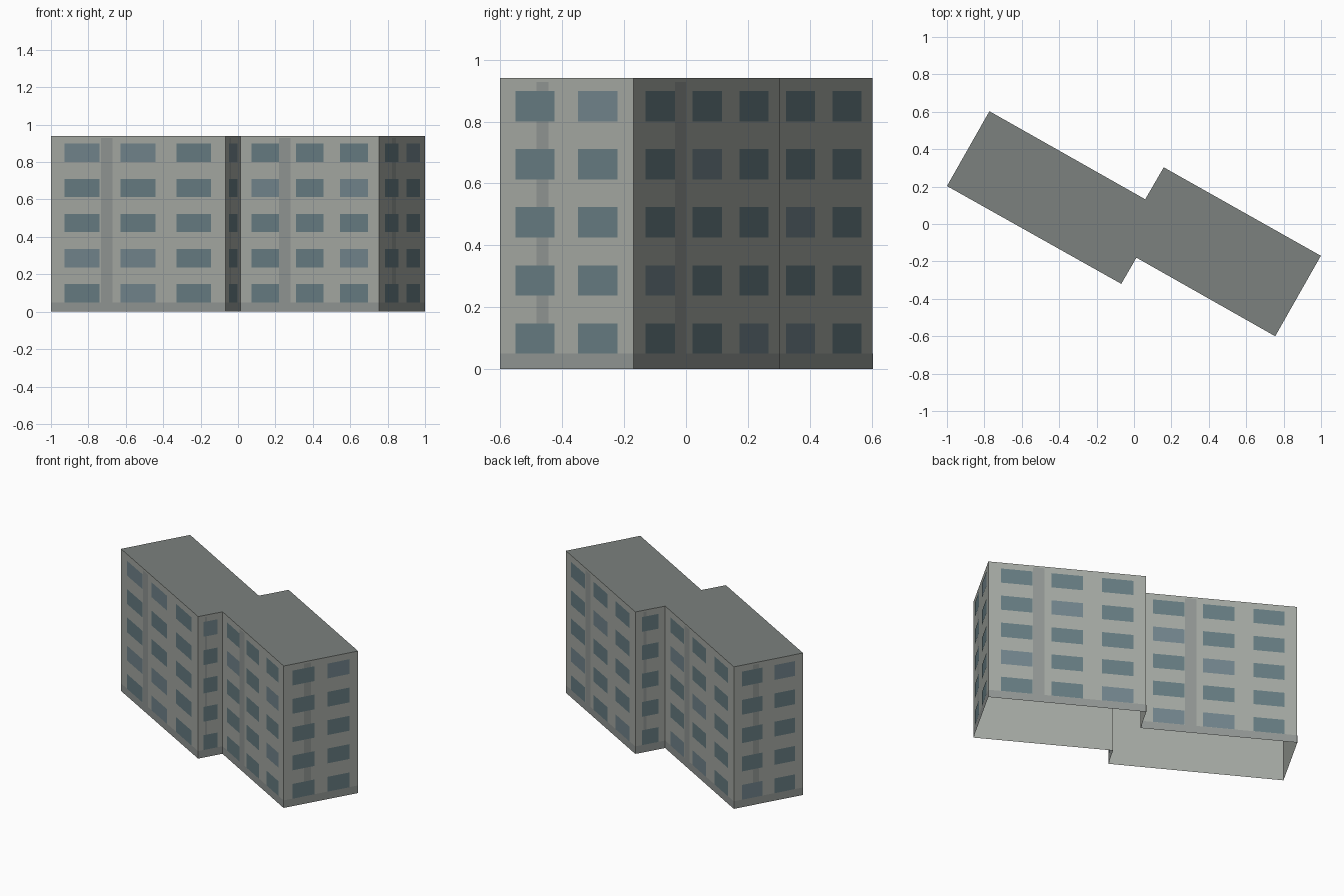
import bpy, random
from mathutils import Vector

if "Cube" in bpy.data.objects:
    bpy.data.objects.remove(bpy.data.objects["Cube"])

random.seed(4)
HEIGHT, FLOORS, BASE = 0.94, 5, 0.05
FLOOR_H = (HEIGHT - 0.002) / FLOORS

# Footprint, counter-clockwise, with the number of window columns on the wall starting at each corner
CORNERS = [(-1.0, 0.203), (-0.068, -0.32), (0.013, -0.18), (0.755, -0.6),
           (0.999, -0.17), (0.159, 0.303), (0.06, 0.132), (-0.773, 0.603)]
COLUMNS = [3, 1, 3, 2, 3, 1, 3, 2]


def material(name, rgb):
    m = bpy.data.materials.new(name)
    m.diffuse_color = (*rgb, 1)
    m.use_nodes = True
    m.node_tree.nodes["Principled BSDF"].inputs["Base Color"].default_value = m.diffuse_color
    return m


WALL = material("wall_grey", (0.38, 0.40, 0.37))
TRIM = material("trim_grey", (0.29, 0.31, 0.30))
ROOF = material("roof_grey", (0.20, 0.22, 0.21))
GLASS = material("glass", (0.135, 0.205, 0.225))
PALE = material("pale_glass", (0.17, 0.235, 0.265))


def build(name, faces, mats, indices=None):
    verts, polys = [], []
    for f in faces:
        polys.append(range(len(verts), len(verts) + len(f)))
        verts += f
    me = bpy.data.meshes.new(name)
    me.from_pydata(verts, [], [list(p) for p in polys])
    for m in mats:
        me.materials.append(m)
    if indices:
        me.polygons.foreach_set("material_index", indices)
    me.update()
    bpy.context.collection.objects.link(bpy.data.objects.new(name, me))


def panel(a, b, u0, u1, z0, z1, off=0.0):
    """Upright rectangle on wall a-b, from fraction u0 to u1, set off outwards."""
    a, b = Vector((*a, 0)), Vector((*b, 0))
    d = (b - a).normalized()
    out = Vector((d.y, -d.x, 0)) * off
    p, q = a.lerp(b, u0) + out, a.lerp(b, u1) + out
    return [(v.x, v.y, z) for v, z in ((p, z0), (q, z0), (q, z1), (p, z1))]


walls, plinth, strips, windows, tints = [], [], [], [], []
for i, n in enumerate(COLUMNS):
    a, b = CORNERS[i], CORNERS[(i + 1) % len(CORNERS)]
    length = (Vector(b) - Vector(a)).length
    walls.append(panel(a, b, 0, 1, 0, HEIGHT))
    plinth.append(panel(a, b, 0, 1, 0, BASE, 0.001))
    # Vertical drain strip one third along each wall
    half = min(0.035 / length, 0.045)
    strips.append(panel(a, b, 0.32 - half, 0.32 + half, BASE, HEIGHT - 0.012, 0.001))
    # Window grid: margin 2, window 5, gap 3 units
    unit = 1 / (8 * n + 1)
    for row in range(FLOORS):
        z = BASE + row * FLOOR_H
        for c in range(n):
            u = (2 + 8 * c) * unit
            windows.append(panel(a, b, u, u + 5 * unit, z, z + 0.098, 0.002))
            tints.append(int(random.random() < 0.2))

# Open-bottomed shell and flat roof
build("walls", walls, [WALL])
build("roof", [[(x, y, HEIGHT) for x, y in CORNERS]], [ROOF])
# Facade details
build("plinth_band", plinth, [TRIM])
build("wall_strips", strips, [TRIM])
build("windows", windows, [GLASS, PALE], tints)
